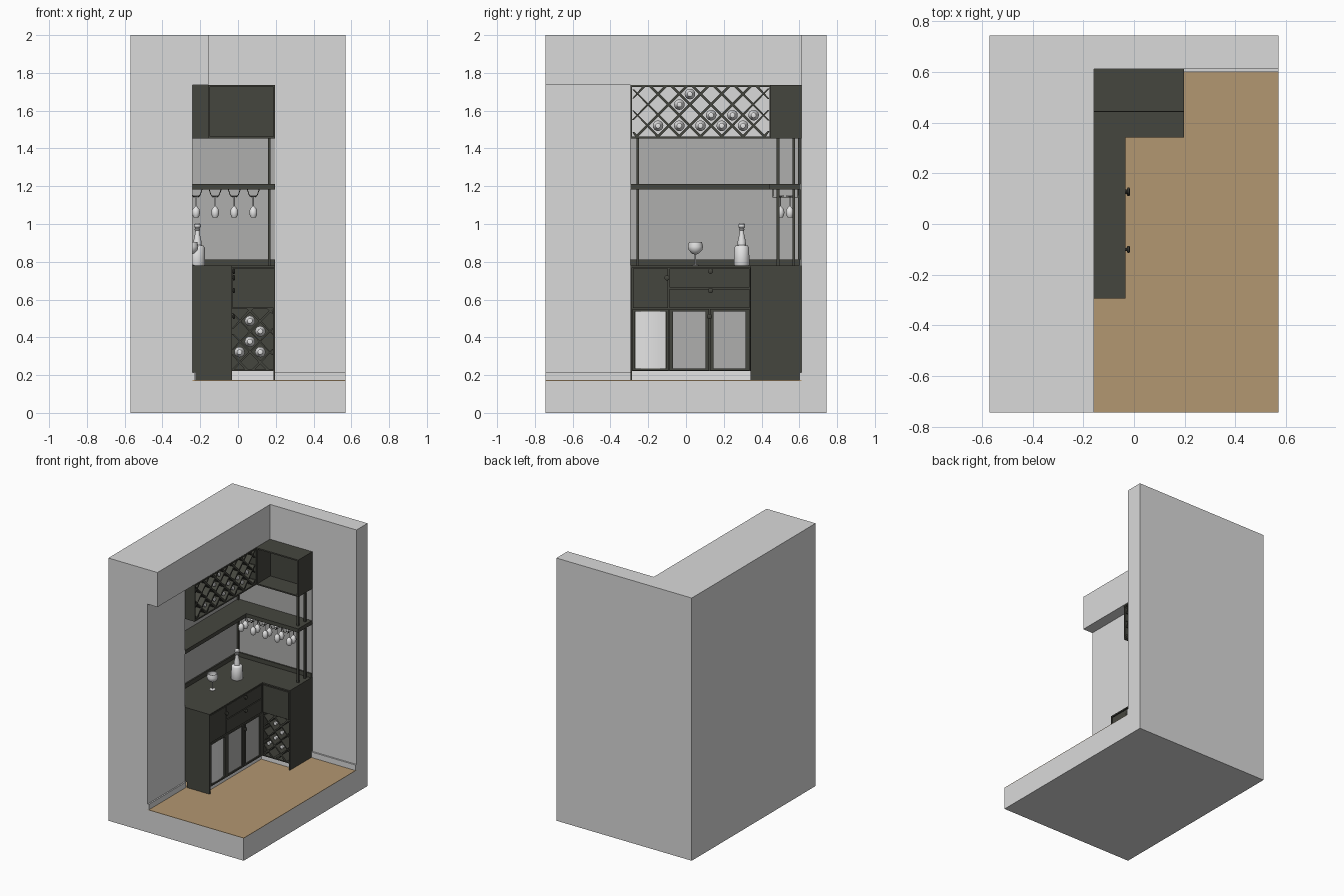
import bpy, bmesh, math
from mathutils import Matrix, Vector

if "Cube" in bpy.data.objects:
    bpy.data.objects.remove(bpy.data.objects["Cube"])


def mat(name, *c):
    m = bpy.data.materials.new(name)
    m.diffuse_color = (*c, 1)
    m.use_nodes = True
    m.node_tree.nodes["Principled BSDF"].inputs["Base Color"].default_value = m.diffuse_color
    return m


WALL = mat("wall_grey", .70, .70, .70)
FLOOR = mat("wood_floor", .45, .31, .165)
DARK = mat("dark_cabinet", .06, .061, .049)
PANEL = mat("panel_grey", .43, .43, .42)
GLASS = mat("pale_glass", .78, .78, .78)


def finish(name, bm, m, smooth=False):
    bmesh.ops.recalc_face_normals(bm, faces=bm.faces)
    me = bpy.data.meshes.new(name)
    bm.to_mesh(me)
    bm.free()
    if smooth:
        me.shade_smooth()
        me.set_sharp_from_angle(angle=math.radians(40))
    ob = bpy.data.objects.new(name, me)
    bpy.context.collection.objects.link(ob)
    me.materials.append(m)
    return ob


def add_box(bm, x0, x1, y0, y1, z0, z1):
    s = Matrix.Diagonal((x1 - x0, y1 - y0, z1 - z0, 1))
    t = Matrix.Translation(((x0 + x1) / 2, (y0 + y1) / 2, (z0 + z1) / 2))
    bmesh.ops.create_cube(bm, size=1, matrix=t @ s)


def boxes(name, m, *bs):
    bm = bmesh.new()
    for b in bs:
        add_box(bm, *b)
    return finish(name, bm, m)


def lathe(name, profile, places, m, n=20):
    """Revolve (radius, height) points; one copy per placement matrix."""
    bm = bmesh.new()
    for M in places:
        rings = []
        for r, h in profile:
            rings.append([bm.verts.new(M @ Vector((r * math.cos(2 * math.pi * i / n),
                          r * math.sin(2 * math.pi * i / n), h))) for i in range(n)])
        for a, b in zip(rings, rings[1:]):
            for i in range(n):
                j = (i + 1) % n
                bm.faces.new((a[i], a[j], b[j], b[i]))
        bm.faces.new(rings[0])
        bm.faces.new(rings[-1])
    return finish(name, bm, m, True)


def lattice(name, ac, zc, pitch, a0, a1, z0, z1, to3d, d0, d1, w=.013):
    """Diagonal cross bars around cell centre (ac, zc), clipped to a rectangle."""
    bm = bmesh.new()
    for s in (1, -1):                       # a + s*z = c
        for k in range(-30, 30):
            c = ac + s * zc + (k + .5) * pitch
            lo, hi = sorted((s * (c - a0), s * (c - a1)))
            lo, hi = max(lo, z0), min(hi, z1)
            if hi - lo < .012:
                continue
            o = w / 2 * math.sqrt(2)
            quad = [(c - s * lo - o, lo), (c - s * lo + o, lo), (c - s * hi + o, hi), (c - s * hi - o, hi)]
            quad = [(min(max(a, a0), a1), z) for a, z in quad]
            f, b = ([bm.verts.new(to3d(a, z, d)) for a, z in quad] for d in (d0, d1))
            bm.faces.new(f)
            bm.faces.new(b)
            for i in range(4):
                j = (i + 1) % 4
                bm.faces.new((f[i], f[j], b[j], b[i]))
    return finish(name, bm, DARK)


# room shell: block with the room, the space under the bulkhead and the alcove cut out
shell = boxes("room_shell", WALL, (-.57, .57, -.745, .745, 0, 2))
cutters = [boxes("cutter", WALL, b) for b in (
    (-.157, 1, -1, .612, .17, 3), (-.24, 1.1, -1.1, .612, .17, 1.737), (-.43, 1.2, -.295, .612, .17, 1.737))]
for c in cutters:
    c.hide_render = True
    md = shell.modifiers.new("cut", 'BOOLEAN')
    md.operation, md.object, md.solver = 'DIFFERENCE', c, 'EXACT'
dg = bpy.context.evaluated_depsgraph_get()
cut = bpy.data.meshes.new_from_object(shell.evaluated_get(dg))
shell.modifiers.clear()
shell.data = cut
for c in cutters:
    bpy.data.objects.remove(c)

boxes("floor_boards", FLOOR, (-.24, .57, -.745, .612, .17, .173), (-.43, -.24, -.295, .612, .17, .173))
boxes("baseboard", WALL, (-.24, -.23, -.745, -.295, .17, .215), (.197, .57, .6, .612, .17, .215))
boxes("backsplash", PANEL, (-.43, .197, .607, .612, .78, 1.453), (-.43, -.425, -.295, .612, .78, 1.453))

# base cabinets
boxes("left_base_cabinet", DARK, (-.43, -.048, -.285, .612, .222, .77))
boxes("end_panel_left", DARK, (-.43, -.225, -.295, -.285, .215, .77), (-.225, -.033, -.295, -.285, .17, .77))
boxes("end_panel_right", DARK, (.189, .197, .342, .6, .17, .77), (.189, .197, .6, .612, .215, .77))
boxes("countertop", DARK, (-.43, -.033, -.295, .612, .77, .78), (-.033, .197, .342, .612, .77, .78))
boxes("counter_upstand", DARK, (-.425, -.415, -.295, .607, .78, .812), (-.415, .197, .597, .607, .78, .812))
boxes("toe_kick", GLASS, (-.08, -.07, -.285, .39, .173, .222), (-.07, .189, .38, .39, .173, .222))
boxes("back_base_cabinet", DARK, (-.048, .189, .352, .612, .55, .77), (-.048, .189, .6, .612, .222, .55),
      (-.048, .189, .345, .6, .222, .23))
boxes("back_drawer_front", DARK, (-.03, .187, .342, .352, .556, .764))
boxes("corner_stile", DARK, (-.048, -.033, .338, .36, .222, .77))

# drawer fronts, doors and cooler on the left run
boxes("drawer_fronts", DARK, (-.048, -.036, -.281, -.094, .556, .764),
      (-.048, -.036, -.088, .336, .663, .764), (-.048, -.036, -.088, .336, .556, .657))


def door(name, y0, y1, w, pane):
    z0, z1 = .224, .55
    boxes(name + "_frame", DARK, (-.048, -.034, y0, y0 + w, z0, z1), (-.048, -.034, y1 - w, y1, z0, z1),
          (-.048, -.034, y0 + w, y1 - w, z0, z0 + .012), (-.048, -.034, y0 + w, y1 - w, z1 - .012, z1))
    if pane:
        boxes(name + "_pane", PANEL, (-.048, -.043, y0 + w, y1 - w, z0 + .012, z1 - .012))


door("door_a", -.088, .123, .02, True)
door("door_b", .126, .336, .02, True)
door("cooler", -.284, -.092, .015, False)

# gently bowed cooler front
bm = bmesh.new()
cols = []
for i in range(13):
    t = i / 12
    y, x = -.268 + .16 * t, -.047 + .009 * math.sin(math.pi * t)
    cols.append([bm.verts.new((x, y, z)) for z in (.236, .538)])
for a, b in zip(cols, cols[1:]):
    bm.faces.new((a[0], b[0], b[1], a[1]))
finish("cooler_front", bm, GLASS, True)

# round pulls facing +x
RX = Matrix.Rotation(math.pi / 2, 4, 'Y')
lathe("pulls", [(.006, 0), (.006, .008), (.014, .012), (.014, .018), (.008, .022)],
      [Matrix.Translation((-.037, y, z)) @ RX for y, z in
       ((-.1, .715), (.13, .75), (.13, .648), (.124, .51))], DARK, 16)

# upper cabinets
Z0, Z1 = 1.453, 1.735
boxes("upper_rack_case", DARK, (-.43, -.157, -.295, .612, Z0, Z0 + .011), (-.43, -.157, -.295, .612, Z1 - .011, Z1),
      (-.43, -.157, -.295, -.285, Z0 + .011, Z1 - .011), (-.43, -.157, .442, .452, Z0 + .011, Z1 - .011))
boxes("upper_cubby", DARK, (-.157, .197, .444, .612, Z0, Z0 + .01), (-.157, .197, .444, .612, Z1 - .01, Z1),
      (.187, .197, .444, .612, Z0 + .01, Z1 - .01), (-.157, -.147, .444, .612, Z0 + .01, Z1 - .01),
      (-.147, .187, .6, .612, Z0 + .01, Z1 - .01))

# wine lattices
lattice("upper_lattice", -.148, 1.52, .1125, -.285, .442, Z0 + .011, Z1 - .011,
        lambda a, z, d: (d, a, z), -.4, -.163)
lattice("lower_lattice", .063, .487, .11, -.033, .189, .23, .55,
        lambda a, z, d: (a, d, z), .349, .59)

# stored bottles, neck outwards
BOT = [(.022, 0), (.028, .004), (.028, .13), (.022, .15), (.012, .168), (.01, .215), (.014, .216), (.014, .23), (.009, .232)]
up = [(-.148 + .1125 * k, 1.52) for k in range(5)]
up += [(-.148 + .1125 * (k + .5), 1.576) for k in (2, 3, 4)] + [(-.035, 1.632), (.021, 1.688)]
lathe("upper_bottles", BOT, [Matrix.Translation((-.4, y, z)) @ RX for y, z in up], GLASS, 16)
RY = Matrix.Rotation(math.pi / 2, 4, 'X')
low = [(.063, .487), (.118, .432), (.063, .377), (.008, .322), (.118, .322)]
lathe("lower_bottles", BOT, [Matrix.Translation((x, .585, z)) @ RY for x, z in low], GLASS, 16)

# middle shelf and posts
boxes("middle_shelf", DARK, (-.43, -.24, -.295, .612, 1.183, 1.212), (-.24, .197, .442, .612, 1.183, 1.212))
boxes("shelf_posts", DARK, *[(x - .007, x + .007, y - .007, y + .007, .78, Z0) for x, y in
      ((.165, .487), (.165, .57), (-.28, -.256), (-.39, -.256), (-.418, .6))])

# hanging glass rack: flared wire rails, with glasses upside down
cu = bpy.data.curves.new("glass_rack", 'CURVE')
cu.dimensions, cu.bevel_depth, cu.bevel_resolution = '3D', .0025, 1
GX = [-.323 + .101 * k for k in range(5)]
for gx in GX:
    for s in (-1, 1):
        pts = [(gx + s * .032, .46, 1.184), (gx + s * .022, .46, 1.155), (gx + s * .01, .46, 1.142),
               (gx + s * .01, .592, 1.142), (gx + s * .022, .592, 1.155), (gx + s * .032, .592, 1.184)]
        sp = cu.splines.new('POLY')
        sp.points.add(len(pts) - 1)
        for p, q in zip(sp.points, pts):
            p.co = (*q, 1)
cu.materials.append(DARK)
bpy.context.collection.objects.link(bpy.data.objects.new("glass_rack", cu))
lathe("hanging_glasses", [(.013, 1.035), (.018, 1.045), (.021, 1.06), (.018, 1.078), (.009, 1.089), (.003, 1.095),
                          (.003, 1.143), (.02, 1.147), (.02, 1.15)],
      [Matrix.Translation((x, y, 0)) for x in GX for y in (.5, .55)], GLASS, 16)

# goblet and decanter on the counter
lathe("goblet", [(.02, .78), (.02, .783), (.004, .787), (.004, .838), (.02, .845), (.036, .862), (.04, .88),
                 (.034, .905), (.031, .905), (.036, .88), (.03, .862), (.005, .85)],
      [Matrix.Translation((-.25, .05, 0))], GLASS, 28)
lathe("decanter", [(.038, .78), (.041, .786), (.039, .875), (.032, .885), (.022, .888), (.021, .91), (.013, .945),
                   (.011, .965), (.014, .968), (.014, .974), (.011, .977), (.018, .985), (.018, .998), (.01, 1.004)],
      [Matrix.Translation((-.215, .295, 0))], GLASS, 28)
